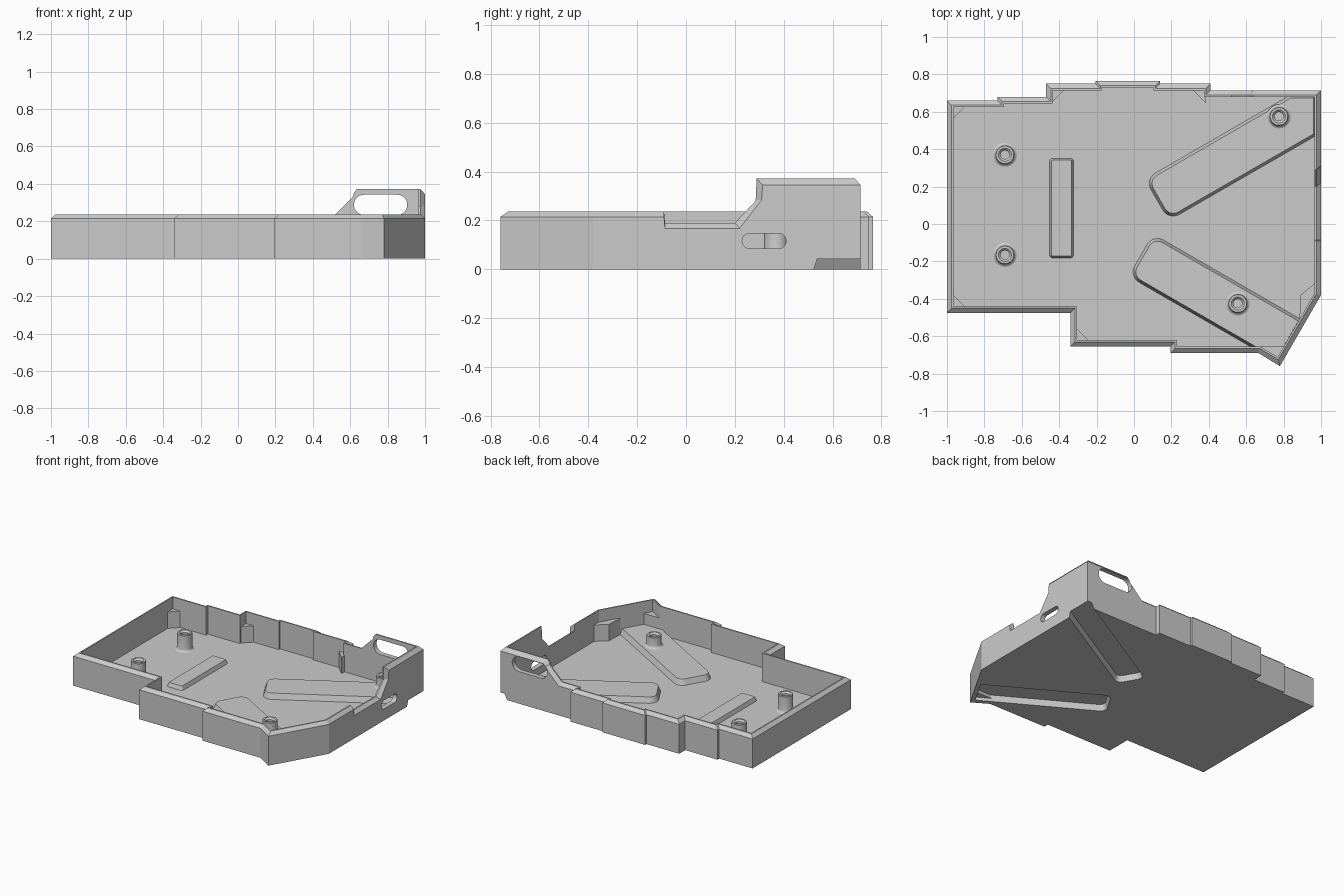
import bpy, bmesh, math
from mathutils import Vector, Matrix

cube = bpy.data.objects.get("Cube")
if cube:
    bpy.data.objects.remove(cube, do_unlink=True)

grey = bpy.data.materials.new("plain grey")
grey.use_nodes = True
grey.diffuse_color = (0.6, 0.6, 0.6, 1)
grey.node_tree.nodes["Principled BSDF"].inputs["Base Color"].default_value = grey.diffuse_color

RIM, FLOOR, WALL, CHAMFER = 0.237, 0.03, 0.035, 0.025


def offset(pts, t):
    """Move a counter-clockwise outline inward by t with mitred corners."""
    out = []
    for i, p in enumerate(pts):
        a = (p - pts[i - 1]).normalized()
        b = (pts[(i + 1) % len(pts)] - p).normalized()
        n1, n2 = Vector((-a.y, a.x)), Vector((-b.y, b.x))
        out.append(p + (n1 + n2) * (t / (1 + n1.dot(n2))))
    return out


def loft(name, rings, matrix=None):
    """Skin counter-clockwise rings from the bottom up and cap both ends."""
    bm = bmesh.new()
    loops = [[bm.verts.new(p) for p in ring] for ring in rings]
    for lo, hi in zip(loops, loops[1:]):
        for i in range(len(lo)):
            j = (i + 1) % len(lo)
            bm.faces.new((lo[i], lo[j], hi[j], hi[i]))
    bm.faces.new(loops[0][::-1])
    bm.faces.new(loops[-1])
    if matrix:
        bm.transform(matrix)
    bm.normal_update()
    mesh = bpy.data.meshes.new(name)
    bm.to_mesh(mesh)
    bm.free()
    mesh.materials.append(grey)
    ob = bpy.data.objects.new(name, mesh)
    bpy.context.collection.objects.link(ob)
    return ob


def rounded(corners, steps=8):
    """Outline from (x, y, radius) corners; rounded ones are square."""
    pts = [Vector(c[:2]) for c in corners]
    out = []
    for i, (p, c) in enumerate(zip(pts, corners)):
        r = c[2]
        if not r:
            out.append(p)
            continue
        a = (pts[i - 1] - p).normalized()
        b = (pts[(i + 1) % len(pts)] - p).normalized()
        centre = p + (a + b) * r
        for k in range(steps + 1):
            t = math.pi / 2 * k / steps
            out.append(centre - b * r * math.cos(t) - a * r * math.sin(t))
    return out


def slab(name, corners, z0, z1, inset=0.0, matrix=None):
    base = rounded(corners)
    top = offset(base, inset)
    return loft(name, [[(*p, z0) for p in base], [(*p, z1) for p in top]], matrix)


def rect(x0, x1, y0, y1, r):
    return [(x0, y0, r), (x1, y0, r), (x1, y1, r), (x0, y1, r)]


def turned(angle, u, n, r=0):
    c, s = math.cos(angle), math.sin(angle)
    return (u * c - n * s, u * s + n * c, r)


def cut(tool, *targets):
    """Subtract a cutter from each target, then discard it."""
    tool.hide_render = True
    for target in targets:
        mod = target.modifiers.new("cut", "BOOLEAN")
        mod.operation, mod.solver, mod.object = "DIFFERENCE", "MANIFOLD", tool
        bpy.context.view_layer.objects.active = target
        bpy.ops.object.modifier_apply(modifier=mod.name)
    bpy.data.objects.remove(tool, do_unlink=True)


# Tray outline: x, y, then rim height, shift of the chamfer foot, foot height
outline = [
    (-1, -.475), (-.34, -.475), (-.34, -.655), (.195, -.655), (.195, -.69),
    (.665, -.69), (.78, -.76), (1, -.38),
    (1, -.09), (1, -.086, .19), (1, .2, .19, (0, .02), .168),
    (1, .285, .28, (0, .025), .285), (1, .289, .372, (0, .025), .345),
    (1, .715, .372, (0, 0), .345), (.635, .715, .372, (.02, 0), .345),
    (.62, .715, .352, (.02, 0), .335), (.615, .715, .332, (.02, 0), .32),
    (.52, .715, RIM, (.01, 0), .215),
    (.41, .715), (.41, .75), (.14, .75), (.14, .765), (-.205, .765),
    (-.205, .75), (-.47, .75), (-.47, .68), (-.73, .68), (-.73, .66), (-1, .66),
]
xy = [Vector(p[:2]) for p in outline]
height = [p[2] if len(p) > 2 else RIM for p in outline]
shift = [Vector(p[3]) if len(p) > 3 else Vector((0, 0)) for p in outline]
foot = [p[4] if len(p) > 4 else h - 0.022 for p, h in zip(outline, height)]
lip, inner = offset(xy, CHAMFER), offset(xy, WALL)
tray = loft("tray", [
    [(*p, 0) for p in xy],
    [(*(p + s), z) for p, s, z in zip(xy, shift, foot)],
    [(*p, h) for p, h in zip(lip, height)],
    [(*p, h) for p, h in zip(inner, height)],
    [(*p, FLOOR) for p in inner],
])

# Two slanted raised channels, hollow underneath
A = math.radians(30)
back_channel = slab("back_channel", [
    turned(A, .165, -.082, .07), (.98, .47, 0), (.98, .695, 0),
    (.835, .695, 0), turned(A, .165, .184, .07)], .015, .07, .02)
front_channel = slab("front_channel", [
    turned(-A, .11, -.262, .07), turned(-A, 1.04, -.262),
    turned(-A, 1.04, .01), turned(-A, .11, .01, .07)], .015, .07, .02)
for channel, angle, u0, u1, n0, n1 in ((back_channel, A, .2, 1.6, -.05, .15),
                                       (front_channel, -A, .145, 1.03, -.235, -.02)):
    trough = [turned(angle, u0, n0, .05), turned(angle, u1, n0),
              turned(angle, u1, n1), turned(angle, u0, n1, .05)]
    cut(slab("channel_cutter", trough, -.01, .042, .015), tray, channel)

# Slot in the side wall and window in the raised back wall
to_side = Matrix(((0, 0, 1, 0), (1, 0, 0, 0), (0, 1, 0, 0), (0, 0, 0, 1)))
to_back = Matrix.Rotation(math.pi / 2, 4, "X")
cut(slab("side_slot_cutter", rect(.23, .41, .085, .147, .0305), .93, 1.1, 0, to_side), tray)
cut(slab("window_cutter", rect(.62, .905, .234, .342, .0535), -.8, -.6, 0, to_back), tray)

# Raised bar on the floor
slab("floor_bar", rect(-.455, -.32, -.185, .355, .02), .02, .058, .014)

# Corner braces
for i, (x, y, sx, sy) in enumerate([(-.975, .635, 1, -1), (-.975, -.45, 1, 1),
                                    (-.315, -.63, 1, 1), (-.445, .725, 1, -1),
                                    (.385, .725, -1, -1)]):
    tri = [(x, y, 0), (x + .08 * sx, y, 0), (x, y + .08 * sy, 0)]
    slab(f"corner_brace_{i + 1}", tri if sx * sy > 0 else tri[::-1], .02, .15)
slab("angled_brace", [(.975, -.31, 0), (.89, -.38, 0), (.885, -.505, 0),
                      (.975, -.38, 0)], .02, .15)
slab("front_brace", [(.655, -.655, 0), (.78, -.73, 0), (.8, -.655, 0)], .02, .15)

# Screw posts with flared feet and countersunk holes
for i, (x, y, base) in enumerate([(-.69, .37, FLOOR), (-.69, -.165, FLOOR),
                                  (.775, .575, .07), (.555, -.425, .07)]):
    profile = [(.064, base - .01), (.064, base), (.056, base + .004),
               (.052, base + .01), (.05, base + .018), (.05, .147), (.047, .15),
               (.035, .15), (.023, .138), (.023, base + .005)]
    rings = [[(x + r * math.cos(k * math.tau / 32), y + r * math.sin(k * math.tau / 32), z)
              for k in range(32)] for r, z in profile]
    post = loft(f"screw_post_{i + 1}", rings)
    bpy.ops.object.select_all(action="DESELECT")
    post.select_set(True)
    bpy.context.view_layer.objects.active = post
    bpy.ops.object.shade_smooth_by_angle(angle=math.radians(35))
